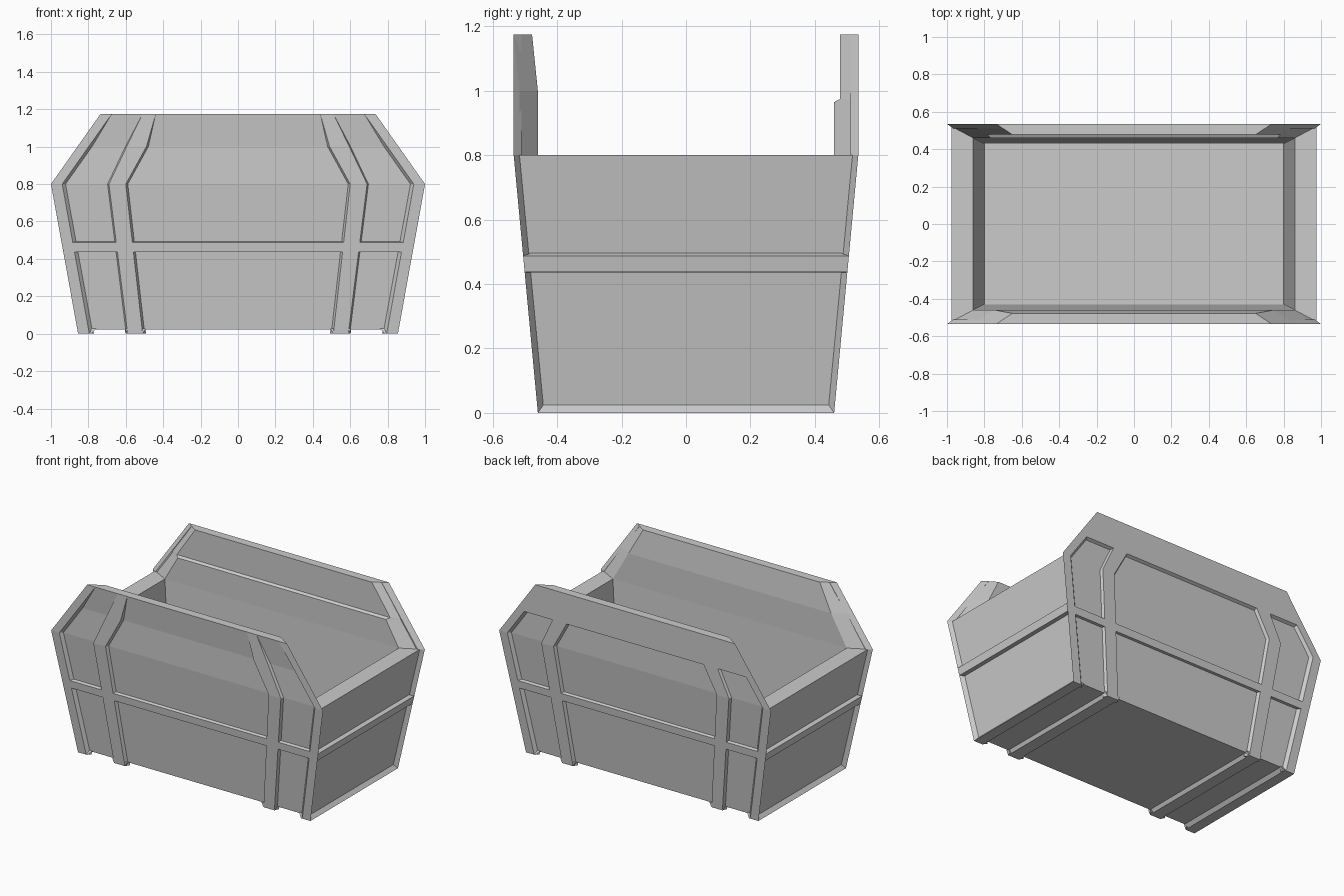
import bpy, bmesh

if "Cube" in bpy.data.objects:
    bpy.data.objects.remove(bpy.data.objects["Cube"])

TOP, RIM = 1.175, 0.8


def outer_x(z):
    """Half length of the outer frame at height z."""
    return 0.855 + 0.145 * z / RIM if z <= RIM else 1 - 0.265 * (z - RIM) / (TOP - RIM)


def outer_y(z):
    """Half depth of the outer frame at height z."""
    return 0.46 + 0.075 * min(z, RIM) / RIM


def loft(name, rings, mirror=(False, False), closed=False):
    """Skin a stack of four-point rings; cap the ends or close into a loop."""
    bm = bmesh.new()
    rows = [[bm.verts.new(p) for p in r] for r in rings]
    pairs = list(zip(rows, rows[1:]))
    if closed:
        pairs.append((rows[-1], rows[0]))
    else:
        bm.faces.new(rows[0])
        bm.faces.new(rows[-1])
    for a, b in pairs:
        for i in range(4):
            j = (i + 1) % 4
            bm.faces.new((a[i], a[j], b[j], b[i]))
    bmesh.ops.recalc_face_normals(bm, faces=bm.faces)
    me = bpy.data.meshes.new(name)
    bm.to_mesh(me)
    bm.free()
    ob = bpy.data.objects.new(name, me)
    bpy.context.collection.objects.link(ob)
    if any(mirror):
        m = ob.modifiers.new("Mirror", 'MIRROR')
        m.use_axis = (mirror[0], mirror[1], False)
        m.use_mirror_merge = False
    return ob


def rect(x, y, z):
    return [(-x, -y, z), (x, -y, z), (x, y, z), (-x, y, z)]


# Tapered tub with recessed panels, rim, inner walls and floor
loft("tub", [rect(0.832, 0.443, 0.022), rect(0.975, 0.517, RIM),
             rect(0.86, 0.46, RIM), rect(0.80, 0.43, 0.05)])


# Raised front and back walls: (z, outer half length, outer y, inner half length, inner y)
def high_wall(name, side, levels):
    loft(name, [[(-xo, side * yo, z), (xo, side * yo, z),
                 (xi, side * yi, z), (-xi, side * yi, z)]
                for z, xo, yo, xi, yi in levels])


high_wall("front_wall", -1, [(0.8, 0.967, 0.517, 0.86, 0.46),
                             (1.0, 0.838, 0.517, 0.745, 0.46),
                             (TOP, 0.735, 0.535, 0.65, 0.478)])
high_wall("back_wall", 1, [(0.8, 0.967, 0.517, 0.86, 0.46),
                           (0.965, 0.85, 0.517, 0.765, 0.46),
                           (0.975, 0.876, 0.535, 0.785, 0.478),
                           (TOP, 0.735, 0.535, 0.65, 0.478)])

# Corner posts, chamfered towards both neighbouring panels
posts = []
for z in (0, RIM, TOP):
    x, y = outer_x(z), outer_y(z)
    posts.append([(x, -y, z), (x - 0.06, -y, z),
                  (x - 0.085, -y + 0.025, z), (x - 0.035, -y + 0.025, z)])
loft("corner_posts", posts, (True, True))

# Upright straps that lean inwards above the rim: (z, inner x, outer x)
straps = []
for z, a, b in ((0, 0.51, 0.59), (RIM, 0.60, 0.69), (1.0, 0.49, 0.595), (TOP, 0.44, 0.51)):
    y = outer_y(z)
    straps.append([(a, -y, z), (b, -y, z), (b + 0.012, -y + 0.03, z), (a - 0.018, -y + 0.03, z)])
loft("upright_straps", straps, (True, True))

# Belt running around the tub
loft("belt", [rect(outer_x(z) - d, outer_y(z) - d, z)
              for z, d in ((0.435, 0.03), (0.437, 0), (0.487, 0), (0.498, 0.03))], closed=True)


# Straps under the floor, and the rails under the two ends
def floor_strap(name, section):
    loft(name, [[(x, s * (outer_y(z) - d), z) for x, z, d in section] for s in (-1, 1)],
         (True, False))


floor_strap("floor_straps", [(0.51, 0, 0), (0.59, 0, 0), (0.605, 0.027, 0.005), (0.493, 0.027, 0.005)])
floor_strap("end_rails", [(0.785, 0, 0), (0.855, 0, 0), (0.83, 0.027, 0.018), (0.76, 0.027, 0.018)])
